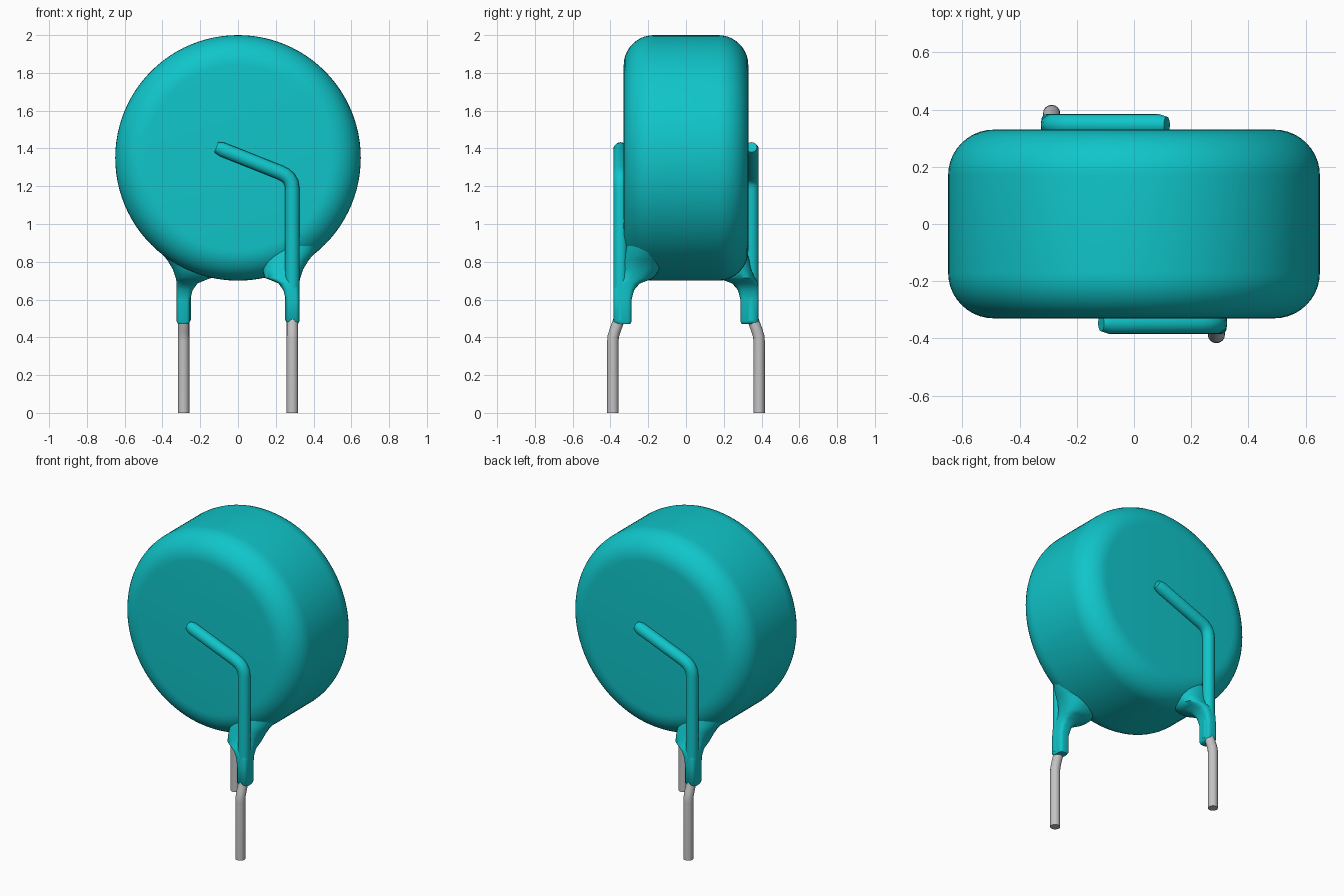
import bpy
import bmesh
import math

default = bpy.data.objects.get("Cube")
if default:
    bpy.data.objects.remove(default, do_unlink=True)


def material(name, color, rough):
    m = bpy.data.materials.new(name)
    m.diffuse_color = color
    m.use_nodes = True
    bsdf = next(n for n in m.node_tree.nodes if n.type == 'BSDF_PRINCIPLED')
    bsdf.inputs["Base Color"].default_value = color
    bsdf.inputs["Roughness"].default_value = rough
    return m


TEAL = material("teal coating", (0.005, 0.56, 0.59, 1), 0.5)
METAL = material("grey metal", (0.55, 0.55, 0.55, 1), 0.5)


def smooth(obj, angle):
    bpy.ops.object.select_all(action='DESELECT')
    obj.select_set(True)
    bpy.context.view_layer.objects.active = obj
    bpy.ops.object.shade_smooth_by_angle(angle=math.radians(angle))


def loft(name, rings, mat, angle=40):
    """Skin a list of equal closed rings and cap both ends."""
    bm = bmesh.new()
    loops = [[bm.verts.new(p) for p in ring] for ring in rings]
    n = len(loops[0])
    for a, b in zip(loops, loops[1:]):
        for i in range(n):
            j = (i + 1) % n
            bm.faces.new((a[i], a[j], b[j], b[i]))
    bm.faces.new(loops[0])
    bm.faces.new(loops[-1])
    bmesh.ops.recalc_face_normals(bm, faces=bm.faces)
    mesh = bpy.data.meshes.new(name)
    bm.to_mesh(mesh)
    bm.free()
    mesh.materials.append(mat)
    obj = bpy.data.objects.new(name, mesh)
    bpy.context.collection.objects.link(obj)
    smooth(obj, angle)
    return obj


def tube(name, points, radius, mat, end_scale=1.0):
    """Round rod along a path; the first point can be narrowed."""
    cu = bpy.data.curves.new(name, 'CURVE')
    cu.dimensions = '3D'
    cu.bevel_depth = radius
    cu.bevel_resolution = 6
    cu.use_fill_caps = True
    sp = cu.splines.new('POLY')
    sp.points.add(len(points) - 1)
    for p, co in zip(sp.points, points):
        p.co = (*co, 1)
    sp.points[0].radius = end_scale
    cu.materials.append(mat)
    obj = bpy.data.objects.new(name, cu)
    bpy.context.collection.objects.link(obj)
    bpy.ops.object.select_all(action='DESELECT')
    obj.select_set(True)
    bpy.context.view_layer.objects.active = obj
    bpy.ops.object.convert(target='MESH')
    smooth(bpy.context.object, 50)


# Disc body with rounded rims
R, HALF, FILLET, CZ, SEG = 0.65, 0.33, 0.16, 1.35, 96
profile = []
for k in range(11):
    a = math.pi / 2 * k / 10
    profile.append((R - FILLET + FILLET * math.sin(a), -HALF + FILLET - FILLET * math.cos(a)))
profile += [(r, -y) for r, y in reversed(profile)]
loft("disc_body", [[(r * math.cos(t), y, CZ + r * math.sin(t))
                    for t in (2 * math.pi * i / SEG for i in range(SEG))]
                   for r, y in profile], TEAL)

# Flared sleeve sections: z, x min, x max, y min, y max, squareness
SLEEVE = [
    (0.470, 0.262, 0.318, -0.370, -0.295, 4),
    (0.485, 0.253, 0.325, -0.385, -0.288, 4),
    (0.600, 0.253, 0.325, -0.385, -0.288, 4),
    (0.650, 0.240, 0.325, -0.385, -0.275, 3.5),
    (0.685, 0.215, 0.325, -0.382, -0.245, 3),
    (0.702, 0.175, 0.327, -0.375, -0.200, 2.6),
    (0.715, 0.140, 0.330, -0.365, -0.170, 2.5),
    (0.760, 0.130, 0.345, -0.345, -0.140, 2.4),
    (0.810, 0.130, 0.375, -0.335, -0.120, 2.2),
    (0.850, 0.130, 0.410, -0.325, -0.100, 2),
    (0.900, 0.130, 0.430, -0.310, -0.100, 2),
]


def section(z, x0, x1, y0, y1, power, s, n=32):
    ring = []
    for i in range(n):
        t = 2 * math.pi * i / n
        c, d = math.cos(t), math.sin(t)
        u = math.copysign(abs(c) ** (2 / power), c)
        v = math.copysign(abs(d) ** (2 / power), d)
        ring.append((s * ((x0 + x1) / 2 + u * (x1 - x0) / 2),
                     s * ((y0 + y1) / 2 + v * (y1 - y0) / 2), z))
    return ring


# Bent lead path under the coating (x, z)
RIB = [(-0.115, 1.407), (-0.085, 1.395), (0.225, 1.272), (0.25, 1.259),
       (0.27, 1.242), (0.283, 1.218), (0.288, 1.185), (0.288, 0.49)]
# Bare wire path (y, z)
WIRE = [(-0.345, 0.56), (-0.352, 0.50), (-0.376, 0.435), (-0.385, 0.405), (-0.387, 0.38), (-0.387, 0.0)]

# Front lead, and the rear one turned half a circle
for side, s in (("front", 1), ("rear", -1)):
    loft(side + "_sleeve", [section(*row, s) for row in SLEEVE], TEAL, 60)
    tube(side + "_coated_lead", [(s * x, s * -0.347, z) for x, z in RIB], 0.038, TEAL, 0.75)
    tube(side + "_wire_leg", [(s * 0.288, s * y, z) for y, z in WIRE], 0.03, METAL)
